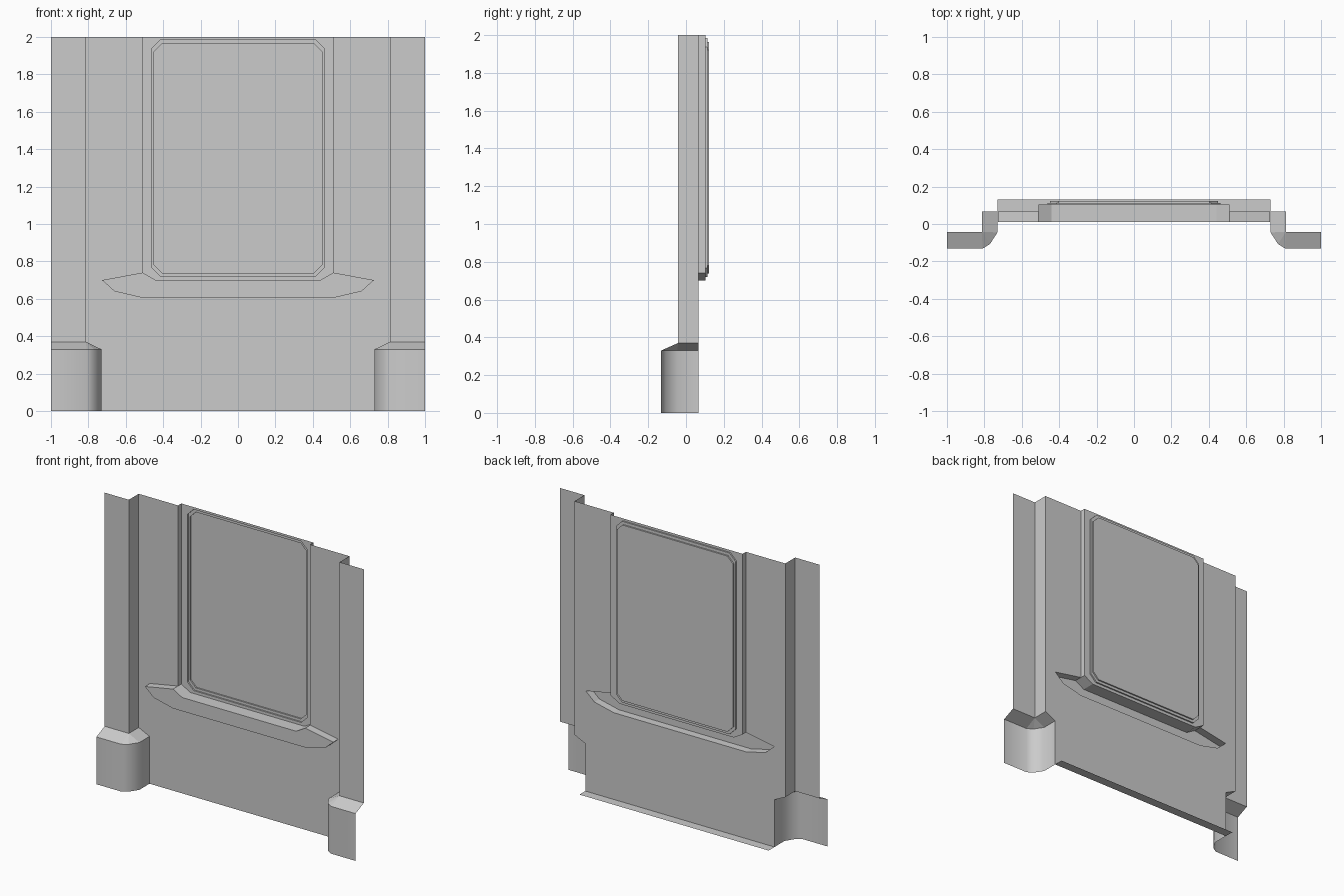
import bpy, bmesh, math

if "Cube" in bpy.data.objects:
    bpy.data.objects.remove(bpy.data.objects["Cube"])

WALL, SILL, FRAME, STEP, PANE, LIP = 0.067, 0.012, 0.103, 0.113, 0.123, 0.132


def at(path, y):
    """Lift a flat (x, z) path to depth y."""
    return [(x, y, z) for x, z in path]


def band(a, b):
    """Quads joining two paths of equal length."""
    return [[a[i], a[i + 1], b[i + 1], b[i]] for i in range(len(a) - 1)]


def part(name, polys, smooth=False):
    """Right half from polygons, mirrored across x = 0, facing the front."""
    bm = bmesh.new()
    for p in polys:
        bm.faces.new([bm.verts.new(v) for v in p])
    bmesh.ops.remove_doubles(bm, verts=bm.verts, dist=0.0005)
    bmesh.ops.recalc_face_normals(bm, faces=bm.faces)
    if sum(f.normal.y * f.calc_area() for f in bm.faces) > 0:
        bmesh.ops.reverse_faces(bm, faces=bm.faces)
    me = bpy.data.meshes.new(name)
    bm.to_mesh(me)
    bm.free()
    ob = bpy.data.objects.new(name, me)
    bpy.context.collection.objects.link(ob)
    mod = ob.modifiers.new("Mirror", "MIRROR")
    mod.use_clip = True
    if smooth:
        bpy.context.view_layer.objects.active = ob
        ob.select_set(True)
        bpy.ops.object.shade_smooth_by_angle(angle=math.radians(58))
        ob.select_set(False)
    return ob


def half_octagon(w, z0, z1, c):
    """Right half of a chamfered rectangle, bottom to top."""
    return [(0, z0), (w - c, z0), (w, z0 + c), (w, z1 - c), (w - c, z1), (0, z1)]


# Shared outlines
sill_low = [(0, .605), (.51, .605), (.66, .64), (.727, .70), (.51, .74)]
panel_low = [(.51, .74), (.44, .70), (0, .70)]
outer = half_octagon(.463, .72, 1.984, .048)
inner = half_octagon(.448, .738, 1.964, .043)

# Back wall with an opening for the sill and panel
part("back_wall", [at([(0, 0), (.73, 0), (.73, .33), (.813, .37), (.813, 2),
                       (.51, 2)] + sill_low[::-1], WALL)])

# Protruding sill, hollow at the back
part("sill", [at(sill_low + panel_low[1:], SILL)]
     + band(at(sill_low, WALL), at(sill_low, SILL))
     + band(at(panel_low, SILL), at(panel_low, FRAME)))

# Recessed panel surround
side = [(.51, 2), (.51, .74)]
part("panel_frame", [at([(0, 2), (.51, 2)] + panel_low + outer, FRAME)]
     + band(at(side, WALL), at(side, FRAME)))

# Two-step inset pane
part("inset_pane", band(at(outer, FRAME), at(outer, STEP))
     + band(at(outer, STEP), at(inner, STEP))
     + band(at(inner, STEP), at(inner, PANE))
     + [at(inner, PANE)])

# Corner posts with flared, rounded bases
base = [(1, -.132), (.81, -.132), (.77, -.107), (.73, -.045), (.73, WALL)]
post = [(1, -.042), (.813, -.042), (.813, -.042), (.813, -.042), (.813, WALL)]


def ring(path, z):
    return [(x, y, z) for x, y in path]


shaft = [post[0], post[1], post[4]]
part("post_shaft", band(ring(shaft, .37), ring(shaft, 2)))
slope = []
for q in band(ring(base, .33), ring(post, .37)):
    slope.append([v for i, v in enumerate(q) if v not in q[:i]])
part("post_shoulder", slope)
part("post_base", band(ring(base, 0), ring(base, .33)), smooth=True)

# Flat floor lip behind the wall
part("floor_lip", [[(0, WALL, 0), (.73, WALL, 0), (.73, LIP, 0), (0, LIP, 0)]])
